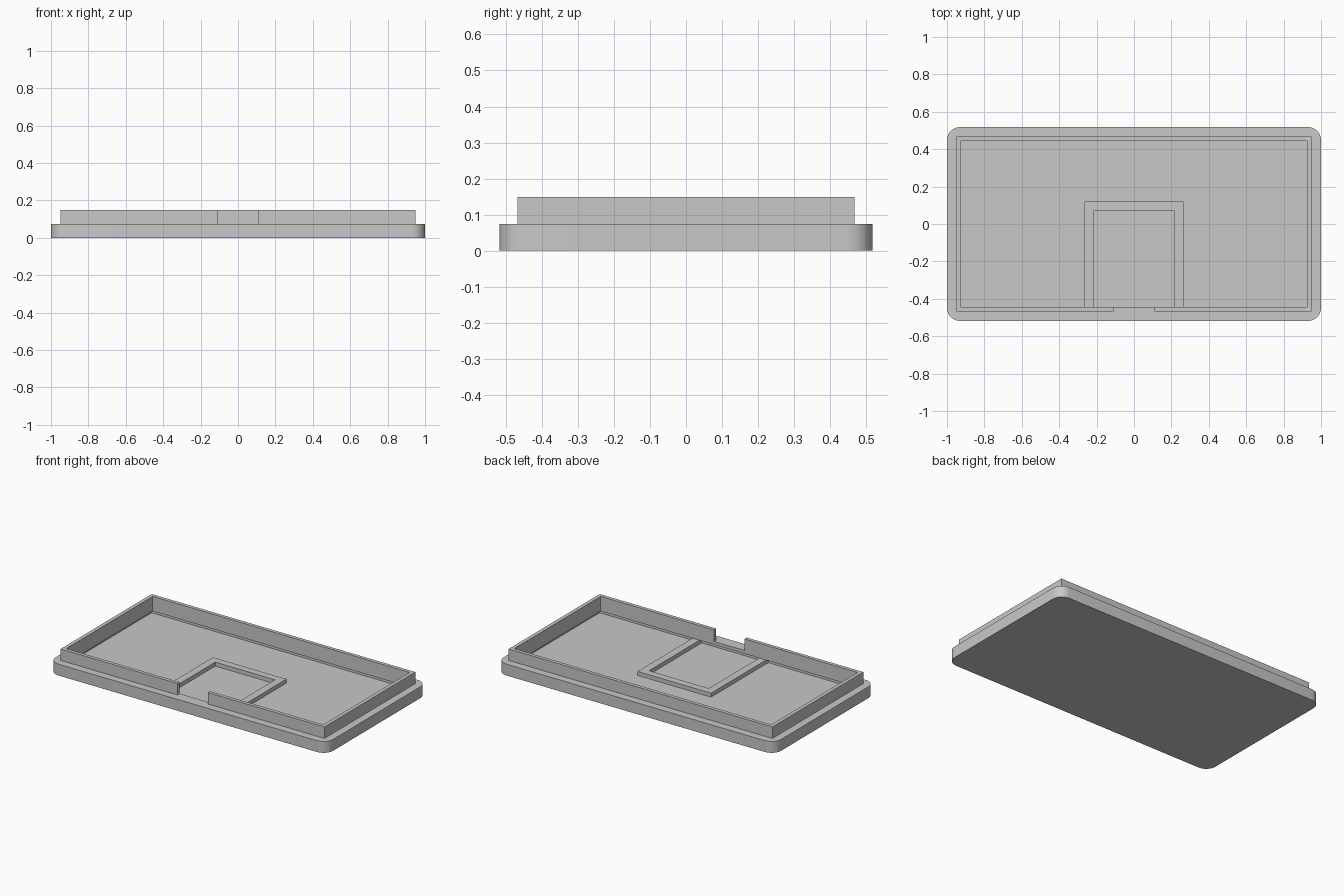
import bpy, bmesh, math

if "Cube" in bpy.data.objects:
    bpy.data.objects.remove(bpy.data.objects["Cube"])

BASE_TOP, RIM_TOP = 0.074, 0.149
FLOOR, FRAME_TOP = 0.027, 0.053

grey = bpy.data.materials.new("light grey")
grey.diffuse_color = (0.58, 0.58, 0.58, 1)
grey.use_nodes = True
grey.node_tree.nodes["Principled BSDF"].inputs["Base Color"].default_value = grey.diffuse_color


def prism(name, outline, z0, z1):
    """Extrude a counter-clockwise outline from z0 to z1."""
    bm = bmesh.new()
    face = bm.faces.new([bm.verts.new((x, y, z0)) for x, y in outline])
    top = bmesh.ops.extrude_face_region(bm, geom=[face])["geom"]
    verts = [v for v in top if isinstance(v, bmesh.types.BMVert)]
    bmesh.ops.translate(bm, verts=verts, vec=(0, 0, z1 - z0))
    bmesh.ops.recalc_face_normals(bm, faces=bm.faces)
    mesh = bpy.data.meshes.new(name)
    bm.to_mesh(mesh)
    bm.free()
    mesh.materials.append(grey)
    ob = bpy.data.objects.new(name, mesh)
    bpy.context.collection.objects.link(ob)
    return ob


def rect(x0, y0, x1, y1):
    return [(x0, y0), (x1, y0), (x1, y1), (x0, y1)]


def rounded_rect(hx, hy, r, steps=10):
    pts = []
    for i, (sx, sy) in enumerate([(1, 1), (-1, 1), (-1, -1), (1, -1)]):
        for k in range(steps + 1):
            a = math.pi / 2 * (i + k / steps)
            pts.append((sx * (hx - r) + r * math.cos(a),
                        sy * (hy - r) + r * math.sin(a)))
    return pts


def cut(target, cutter):
    """Subtract the cutter and delete it."""
    bpy.context.view_layer.objects.active = target
    mod = target.modifiers.new("cut", 'BOOLEAN')
    mod.operation, mod.solver, mod.object = 'DIFFERENCE', 'EXACT', cutter
    bpy.ops.object.modifier_apply(modifier=mod.name)
    bpy.data.objects.remove(cutter, do_unlink=True)


ix, iy = 0.926, 0.445      # inside of the rim
ox, oy = 0.95, 0.468       # outside of the rim
gap = 0.11                 # half width of the front opening

# Rounded base tray with a recess that receives the rim
base = prism("base_tray", rounded_rect(1.0, 0.518, 0.07), 0, BASE_TOP)
cut(base, prism("recess_cutter", rect(-ox, -oy, ox, oy), FLOOR, 0.2))

# Rim set into the tray just above the floor, opened at the front
rim = prism("rim_wall", rect(-ox, -oy, ox, oy), FRAME_TOP, RIM_TOP)
cut(rim, prism("inside_cutter", rect(-ix, -iy, ix, iy), 0, 0.3))
cut(rim, prism("opening_cutter", rect(-gap, -0.6, gap, -0.4), BASE_TOP, 0.3))

# Low U-shaped frame on the floor
right_half = [(0.265, -oy), (0.265, 0.12)]
inner_half = [(0.215, 0.073), (0.215, -oy)]
prism("floor_frame",
      right_half + [(-x, y) for x, y in reversed(right_half)]
      + [(-x, y) for x, y in reversed(inner_half)] + inner_half,
      FLOOR, FRAME_TOP)

# Smooth corners, sharp edges
bpy.ops.object.select_all(action='DESELECT')
bpy.context.view_layer.objects.active = base
base.select_set(True)
bpy.ops.object.shade_smooth_by_angle(angle=math.radians(30))
